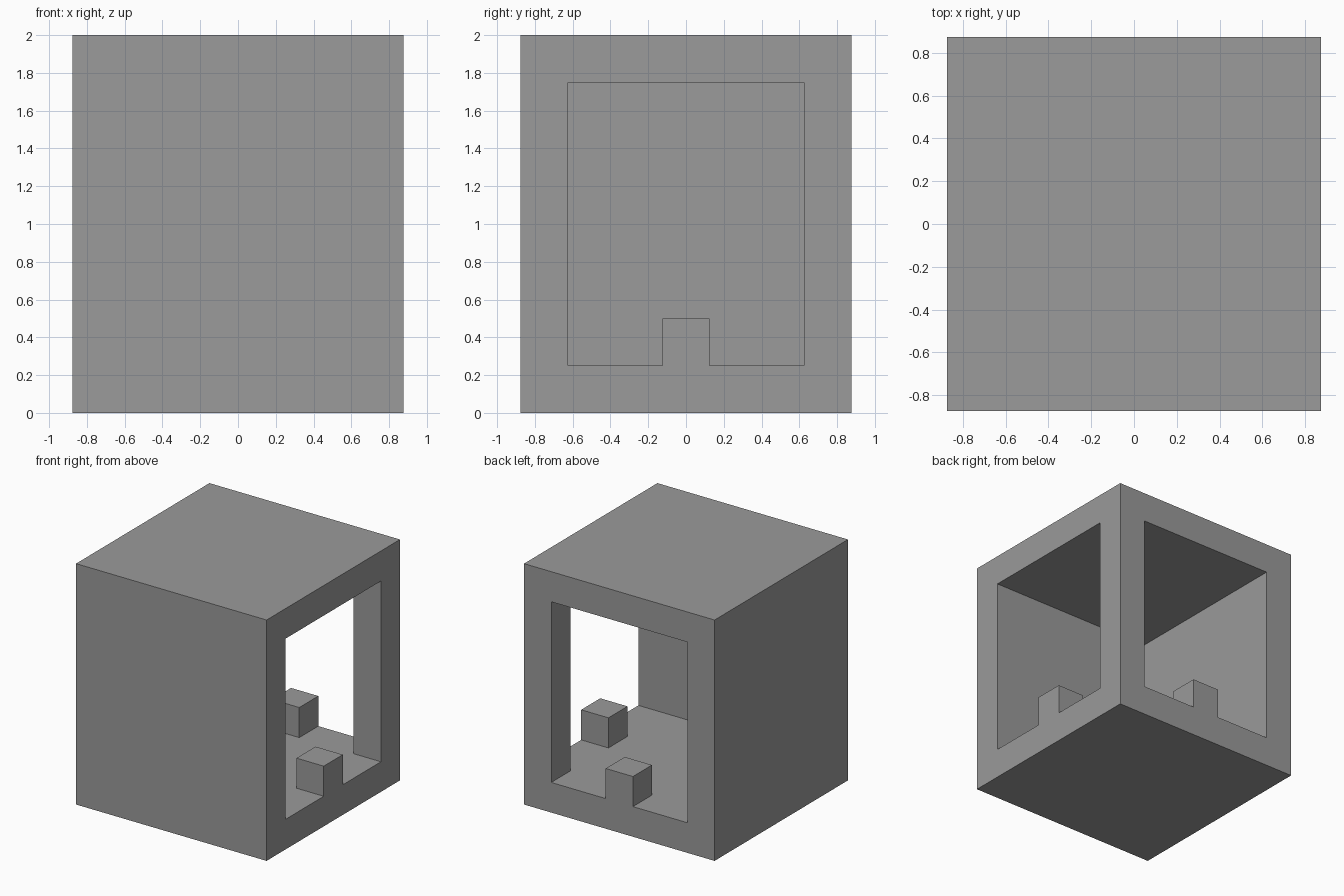
import bpy
import bmesh

default = bpy.data.objects.get("Cube")
if default:
    bpy.data.objects.remove(default, do_unlink=True)

HALF, INNER, HEIGHT, WALL = 0.875, 0.625, 2.0, 0.25
OUT = 1.2  # cutter reach beyond the shell

grey = bpy.data.materials.new("mid grey")
grey.use_nodes = True
colour = (0.325, 0.325, 0.325, 1)
grey.diffuse_color = colour
grey.node_tree.nodes["Principled BSDF"].inputs["Base Color"].default_value = colour


def prism(name, outline, bottom, top):
    """Extrude a plan outline between two heights."""
    bm = bmesh.new()
    face = bm.faces.new([bm.verts.new((x, y, bottom)) for x, y in outline])
    grown = bmesh.ops.extrude_face_region(bm, geom=[face])["geom"]
    verts = [v for v in grown if isinstance(v, bmesh.types.BMVert)]
    bmesh.ops.translate(bm, verts=verts, vec=(0, 0, top - bottom))
    bmesh.ops.recalc_face_normals(bm, faces=bm.faces)
    mesh = bpy.data.meshes.new(name)
    bm.to_mesh(mesh)
    bm.free()
    mesh.materials.append(grey)
    obj = bpy.data.objects.new(name, mesh)
    bpy.context.collection.objects.link(obj)
    return obj


def rect(x0, x1, y0, y1):
    return [(x0, y0), (x1, y0), (x1, y1), (x0, y1)]


def combine(target, tool, operation):
    """Apply a boolean and remove the tool."""
    mod = target.modifiers.new(operation, 'BOOLEAN')
    mod.operation, mod.object, mod.solver = operation, tool, 'EXACT'
    bpy.context.view_layer.objects.active = target
    bpy.ops.object.modifier_apply(modifier=mod.name)
    bpy.data.objects.remove(tool, do_unlink=True)


# Shell: closed front and left walls, open right and back, one corner post
shell = prism("hollow_shell", rect(-HALF, HALF, -HALF, HALF), 0, HEIGHT)
room = prism("room_cutter", [(-INNER, -INNER), (OUT, -INNER), (OUT, INNER),
                             (INNER, INNER), (INNER, OUT), (-INNER, OUT)],
             WALL, HEIGHT - WALL)
combine(shell, room, 'DIFFERENCE')

# Small sill blocks in the middle of each opening, flush with the outside
half = WALL / 2
for name, outline in (("right_sill_block", rect(INNER, HALF, -half, half)),
                      ("back_sill_block", rect(-half, half, INNER, HALF))):
    combine(shell, prism(name, outline, half, 2 * WALL), 'UNION')

# Merge flush faces into single flat panels
bm = bmesh.new()
bm.from_mesh(shell.data)
bmesh.ops.remove_doubles(bm, verts=bm.verts, dist=0.0001)
bmesh.ops.dissolve_limit(bm, angle_limit=0.01, verts=bm.verts, edges=bm.edges)
bm.to_mesh(shell.data)
bm.free()
